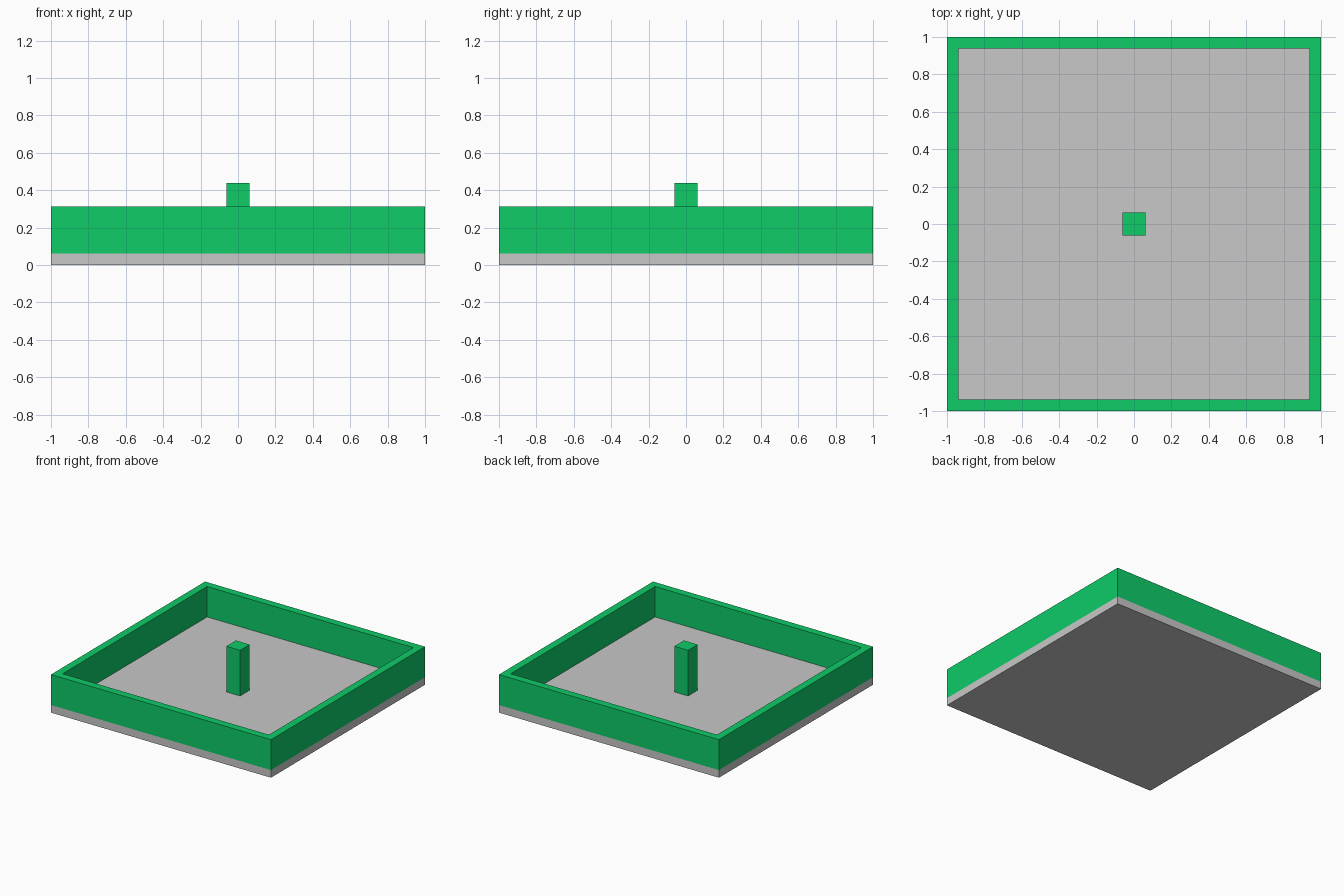
import bpy, bmesh

if "Cube" in bpy.data.objects:
    bpy.data.objects.remove(bpy.data.objects["Cube"])

U = 1 / 16  # basic thickness of floor, walls and half the post


def material(name, rgb):
    m = bpy.data.materials.new(name)
    m.diffuse_color = (*rgb, 1)
    m.use_nodes = True
    m.node_tree.nodes["Principled BSDF"].inputs["Base Color"].default_value = m.diffuse_color
    return m


green = material("green", (0.0044, 0.604, 0.138))
grey = material("light grey", (0.578, 0.578, 0.578))


def add_object(name, bm, mat):
    bmesh.ops.recalc_face_normals(bm, faces=bm.faces)
    mesh = bpy.data.meshes.new(name)
    bm.to_mesh(mesh)
    bm.free()
    mesh.materials.append(mat)
    bpy.context.collection.objects.link(bpy.data.objects.new(name, mesh))


def box(name, half, z0, z1, mat):
    bm = bmesh.new()
    bmesh.ops.create_cube(bm, size=1)
    for v in bm.verts:
        v.co = (v.co.x * 2 * half, v.co.y * 2 * half, z1 if v.co.z > 0 else z0)
    add_object(name, bm, mat)


def square_frame(name, outer, inner, z0, z1, mat):
    bm = bmesh.new()
    corners = ((-1, -1), (1, -1), (1, 1), (-1, 1))
    # each corner carries a rectangular wall section, joined to the next corner
    section = ((outer, z0), (outer, z1), (inner, z1), (inner, z0))
    rings = [[bm.verts.new((x * r, y * r, z)) for r, z in section] for x, y in corners]
    for i in range(4):
        a, b = rings[i], rings[(i + 1) % 4]
        for j in range(4):
            k = (j + 1) % 4
            bm.faces.new((a[j], b[j], b[k], a[k]))
    add_object(name, bm, mat)


# Floor slab, surrounding wall and centre post
box("floor", 1, 0, U, grey)
square_frame("wall", 1, 1 - U, U, 5 * U, green)
box("centre_post", U, U, 7 * U, green)
